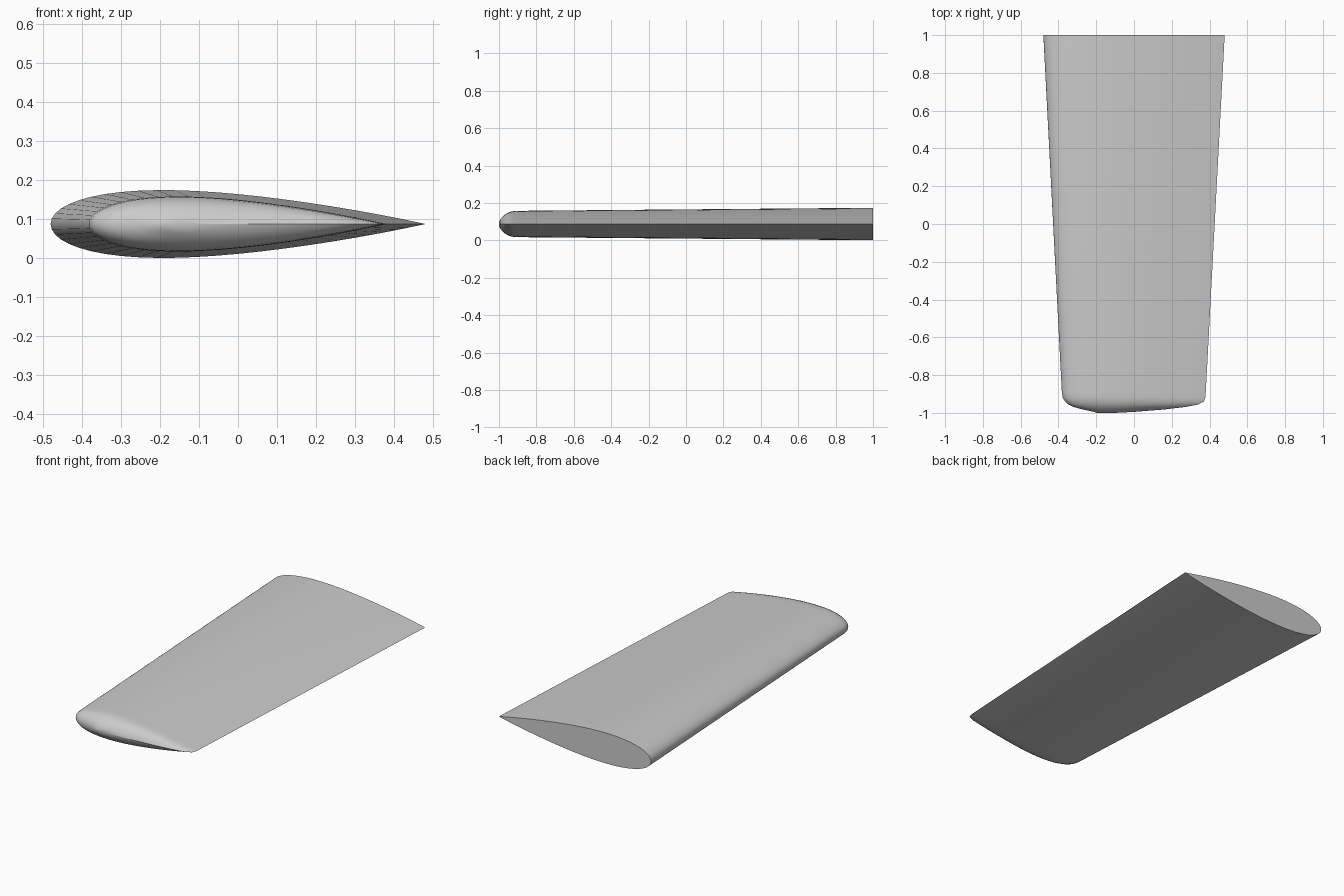
import bpy
import bmesh
import math

cube = bpy.data.objects.get("Cube")
if cube:
    bpy.data.objects.remove(cube, do_unlink=True)

MID_Z = 0.0875
STEPS = 28


def half_thickness(t):
    """Symmetric aerofoil with a sharp trailing edge, peak about 1."""
    return 10 * (0.2969 * math.sqrt(t) - 0.126 * t - 0.3516 * t**2
                 + 0.2843 * t**3 - 0.1036 * t**4)


def section(bm, y, lead, trail, height):
    """Closed aerofoil ring, trailing edge first, over the top and back below."""
    ring = []
    for i in range(2 * STEPS):
        a = math.pi * i / STEPS
        t = min(1.0, max(0.0, (1 + math.cos(a)) / 2))
        side = 1 if i <= STEPS else -1
        z = MID_Z + side * height * max(0.0, half_thickness(t))
        ring.append(bm.verts.new((lead + (trail - lead) * t, y, z)))
    return ring


# Stations from root to rounded tip: y, leading x, trailing x, half height
stations = [
    (1.0, -0.48, 0.48, 0.0868),
    (-0.89, -0.382, 0.38, 0.0705),
    (-0.92, -0.377, 0.377, 0.069),
    (-0.94, -0.365, 0.37, 0.065),
    (-0.957, -0.345, 0.335, 0.058),
    (-0.969, -0.32, 0.27, 0.05),
    (-0.982, -0.27, 0.16, 0.038),
    (-0.994, -0.215, 0.01, 0.022),
    (-1.0, -0.195, -0.1, 0.01),
]

bm = bmesh.new()
rings = [section(bm, *s) for s in stations]
for a, b in zip(rings, rings[1:]):
    for i in range(len(a)):
        j = (i + 1) % len(a)
        bm.faces.new((a[i], a[j], b[j], b[i]))
bm.faces.new(rings[0])
bm.faces.new(rings[-1])
bmesh.ops.recalc_face_normals(bm, faces=bm.faces)

mesh = bpy.data.meshes.new("wing_panel")
bm.to_mesh(mesh)
bm.free()
wing = bpy.data.objects.new("wing_panel", mesh)
bpy.context.collection.objects.link(wing)

# Plain grey skin
skin = bpy.data.materials.new("light_grey")
skin.use_nodes = True
colour = (0.6, 0.6, 0.6, 1)
skin.diffuse_color = colour
skin.node_tree.nodes["Principled BSDF"].inputs["Base Color"].default_value = colour
mesh.materials.append(skin)

# Smooth skin with a crisp root and trailing edge
bpy.ops.object.select_all(action="DESELECT")
wing.select_set(True)
bpy.context.view_layer.objects.active = wing
bpy.ops.object.shade_smooth_by_angle(angle=math.radians(35))
